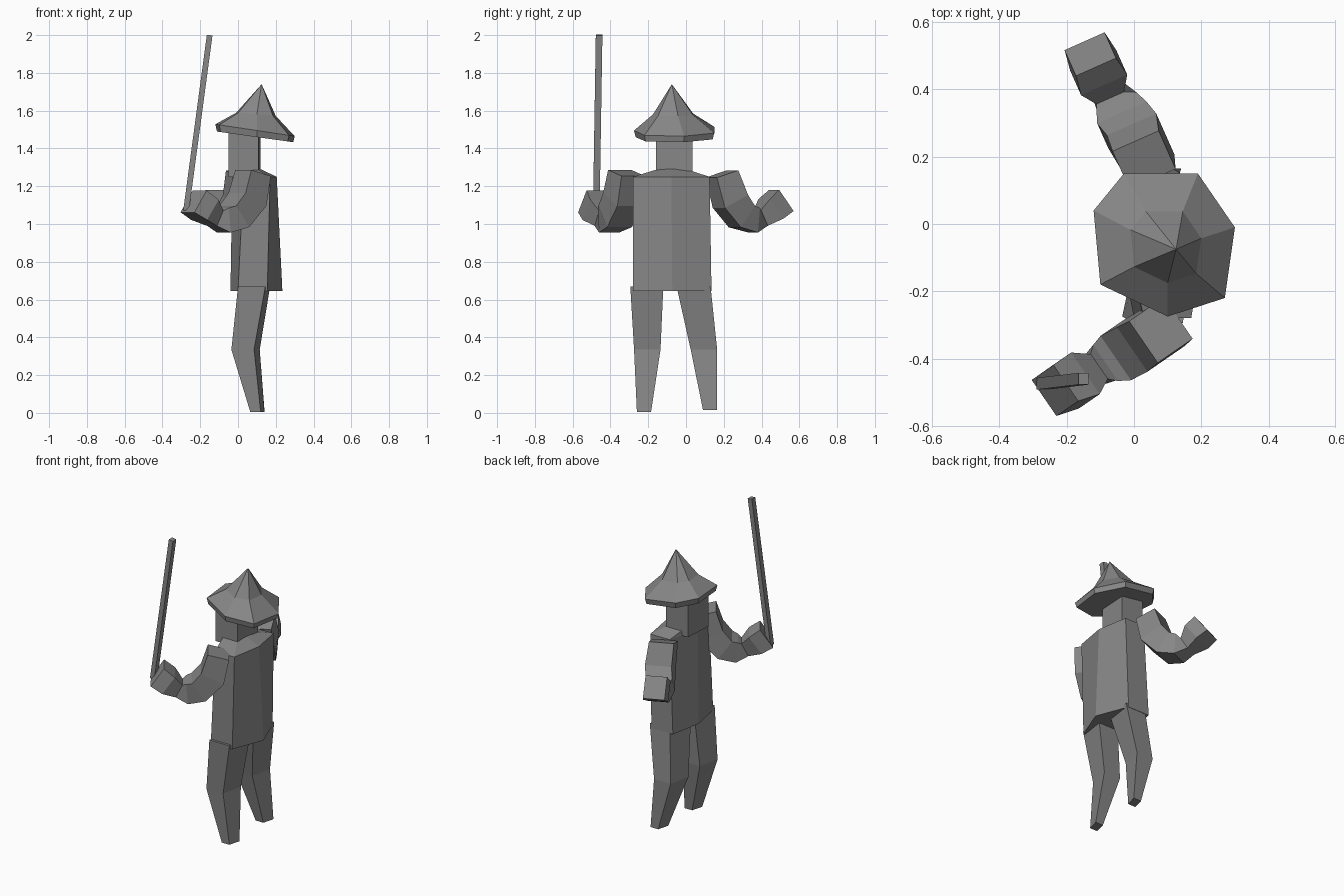
import bpy, bmesh
from mathutils import Vector

cube = bpy.data.objects.get("Cube")
if cube:
    bpy.data.objects.remove(cube, do_unlink=True)

grey = bpy.data.materials.new("stone_grey")
grey.use_nodes = True
COLOUR = (0.24, 0.24, 0.24, 1)
grey.diffuse_color = COLOUR
grey.node_tree.nodes["Principled BSDF"].inputs["Base Color"].default_value = COLOUR


def loft(name, rings, tip=None):
    """Join matching rings of points; close the end with a cap or a tip."""
    bm = bmesh.new()
    loops = [[bm.verts.new(p) for p in ring] for ring in rings]
    n = len(loops[0])
    for a, b in zip(loops, loops[1:]):
        for i in range(n):
            j = (i + 1) % n
            bm.faces.new((a[i], a[j], b[j], b[i]))
    bm.faces.new(loops[0][::-1])
    if tip:
        top = bm.verts.new(tip)
        for i in range(n):
            bm.faces.new((loops[-1][i], loops[-1][(i + 1) % n], top))
    else:
        bm.faces.new(loops[-1])
    bmesh.ops.recalc_face_normals(bm, faces=bm.faces)
    mesh = bpy.data.meshes.new(name)
    bm.to_mesh(mesh)
    bm.free()
    mesh.materials.append(grey)
    obj = bpy.data.objects.new(name, mesh)
    bpy.context.collection.objects.link(obj)
    return obj


def sweep(name, path, sizes, side):
    """Box-section limb along a path, with a fixed sideways axis."""
    pts = [Vector(p) for p in path]
    side = Vector(side).normalized()
    rings = []
    for i, (p, (w, h)) in enumerate(zip(pts, sizes)):
        tangent = pts[min(i + 1, len(pts) - 1)] - pts[max(i - 1, 0)]
        up = tangent.cross(side).normalized()
        rings.append([p + side * a * w / 2 + up * b * h / 2
                      for a, b in ((-1, -1), (1, -1), (1, 1), (-1, 1))])
    return loft(name, rings)


def quad(x0, x1, y0, y1, z, skew):
    return [(x0, y0, z), (x1 - skew, y0, z), (x1, y1, z), (x0 + skew, y1, z)]


# Torso: six-sided coat with a ridge down the chest and back
def coat(front, back, flat0, flat1, y0, y1, z):
    mid = (y0 + y1) / 2
    return [(flat0, y0, z), (flat1, y0, z), (back, mid, z),
            (flat1, y1, z), (flat0, y1, z), (front, mid, z)]


loft("torso", [coat(-0.04, 0.235, 0.0, 0.155, -0.28, 0.135, 0.645),
               coat(-0.03, 0.205, 0.03, 0.17, -0.28, 0.125, 1.25),
               coat(-0.03, 0.12, 0.0, 0.1, -0.15, 0.0, 1.29)])

# Head
loft("head", [quad(-0.05, 0.12, -0.16, 0.035, 1.25, 0.012),
              quad(-0.05, 0.12, -0.16, 0.035, 1.49, 0.012)])

# Hat: tilted seven-sided brim under a pointed crown
brim = [(-0.03, 0.15), (0.19, 0.15), (0.30, -0.01), (0.27, -0.22),
        (0.10, -0.275), (-0.10, -0.18), (-0.12, 0.04)]
centre = Vector((0.10, -0.075))


def hat_ring(scale, z, slope):
    pts = [centre + (Vector(p) - centre) * scale for p in brim]
    return [(p.x, p.y, z - slope * (p.x - centre.x)) for p in pts]


loft("hat", [hat_ring(0.96, 1.46, 0.14), hat_ring(1, 1.495, 0.15),
             hat_ring(0.5, 1.58, 0.08)], (0.125, -0.075, 1.74))

# Legs: hip, knee and foot sections
loft("right_leg", [quad(0.0, 0.17, -0.295, -0.12, 0.67, 0.025),
                   quad(-0.035, 0.115, -0.275, -0.135, 0.335, 0.03),
                   quad(0.065, 0.14, -0.26, -0.185, 0.005, 0.02)])
loft("left_leg", [quad(0.0, 0.17, -0.05, 0.13, 0.67, 0.025),
                  quad(-0.035, 0.115, 0.025, 0.165, 0.335, 0.03),
                  quad(0.065, 0.14, 0.09, 0.165, 0.015, 0.02)])

# Arms: shoulder, upper arm, elbow, wrist, hand
sizes = [(0.15, 0.13), (0.16, 0.15), (0.16, 0.14),
         (0.13, 0.13), (0.09, 0.09), (0.15, 0.13), (0.13, 0.14)]
sweep("left_arm", [(0.03, 0.19, 1.265), (0.02, 0.235, 1.12), (-0.02, 0.295, 1.04),
                   (-0.05, 0.36, 1.02), (-0.08, 0.395, 1.03),
                   (-0.105, 0.45, 1.08), (-0.13, 0.505, 1.125)],
      sizes, (0.9, 0.4, 0))
sweep("right_arm", [(0.08, -0.315, 1.27), (0.05, -0.335, 1.13), (-0.02, -0.375, 1.04),
                    (-0.08, -0.41, 1.02), (-0.12, -0.435, 1.03),
                    (-0.175, -0.465, 1.075), (-0.235, -0.495, 1.12)],
      sizes, (0.55, -0.8, 0))

# Blade held upright in the right hand
sweep("blade", [(-0.275, -0.475, 1.07), (-0.15, -0.46, 2.0)],
      [(0.035, 0.03)] * 2, (0, 1, 0))
